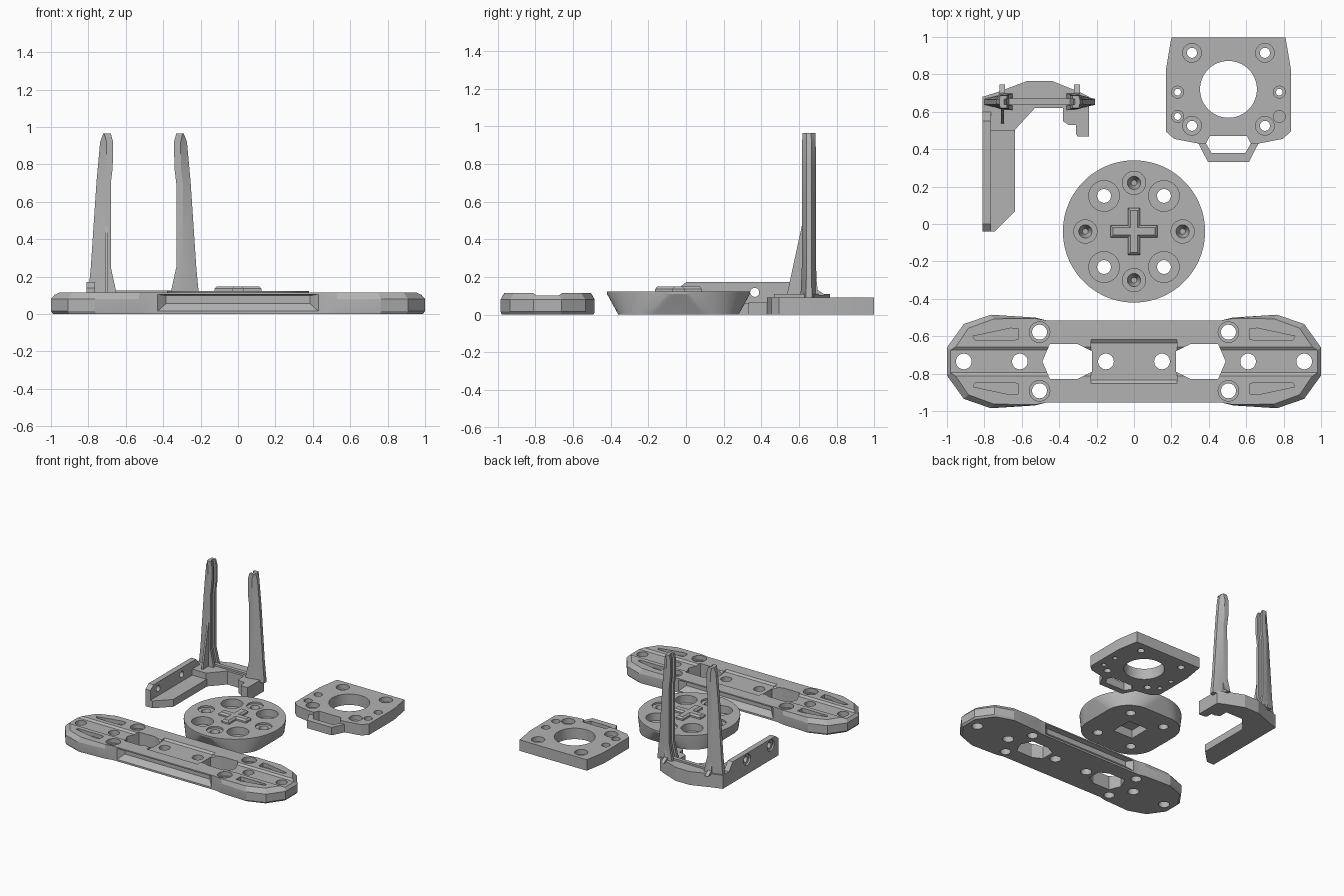
import bpy, bmesh
from math import sin, cos, pi, copysign

if "Cube" in bpy.data.objects:
    bpy.data.objects.remove(bpy.data.objects["Cube"])

GREY = (0.45, 0.45, 0.45, 1)
grey = bpy.data.materials.new("plain_grey")
grey.use_nodes = True
grey.diffuse_color = GREY
grey.node_tree.nodes["Principled BSDF"].inputs["Base Color"].default_value = GREY


def loft(name, rings):
    """Closed solid through rings of matching point count."""
    bm = bmesh.new()
    loops = [[bm.verts.new(p) for p in ring] for ring in rings]
    n = len(loops[0])
    for a, b in zip(loops, loops[1:]):
        for i in range(n):
            j = (i + 1) % n
            bm.faces.new((a[i], a[j], b[j], b[i]))
    bm.faces.new(loops[0])
    bm.faces.new(loops[-1])
    bmesh.ops.recalc_face_normals(bm, faces=bm.faces)
    mesh = bpy.data.meshes.new(name)
    bm.to_mesh(mesh)
    bm.free()
    obj = bpy.data.objects.new(name, mesh)
    bpy.context.collection.objects.link(obj)
    mesh.materials.append(grey)
    return obj


def at_z(points, z):
    return [(x, y, z) for x, y in points]


def prism(name, points, z0, z1):
    return loft(name, [at_z(points, z0), at_z(points, z1)])


def prism_x(name, points, x0, x1):
    return loft(name, [[(x, y, z) for y, z in points] for x in (x0, x1)])


def box(name, x0, x1, y0, y1, z0, z1):
    return prism(name, [(x0, y0), (x1, y0), (x1, y1), (x0, y1)], z0, z1)


def circle(x, y, r, n=32):
    return [(x + r * cos(2 * pi * i / n), y + r * sin(2 * pi * i / n)) for i in range(n)]


def drill(x, y, r, z0=-0.1, z1=0.3):
    return prism("cutter", circle(x, y, r), z0, z1)


def finish(obj, cutters=()):
    """Carve the cutters out, drop them and set the shading."""
    for c in cutters:
        c.hide_render = True
        mod = obj.modifiers.new("cut", "BOOLEAN")
        mod.operation, mod.solver, mod.object = "DIFFERENCE", "EXACT", c
    if cutters:
        dg = bpy.context.evaluated_depsgraph_get()
        mesh = bpy.data.meshes.new_from_object(obj.evaluated_get(dg))
        obj.modifiers.clear()
        obj.data = mesh
        for c in cutters:
            bpy.data.objects.remove(c)
    bpy.ops.object.select_all(action="DESELECT")
    obj.select_set(True)
    bpy.context.view_layer.objects.active = obj
    bpy.ops.object.shade_smooth_by_angle(angle=0.35)


# Long base plate: quarter outline mirrored twice, chamfered on top
CY = -0.735
quarter = [(1.0, 0.075), (0.91, 0.2), (0.765, 0.25), (0.53, 0.235), (0.47, 0.22)]
right_half = [(x, -y) for x, y in reversed(quarter)] + quarter
outline = right_half + [(-x, -y) for x, y in right_half]


def plate_ring(z, dx, dy):
    ring = []
    for x, y in outline:
        end = max(0, (abs(x) - 0.47) / 0.53)
        ring.append((x - copysign(dx * end, x), CY + y - copysign(dy * min(1, 2 * end), y), z))
    return ring


plate = loft("long_base_plate", [plate_ring(0, 0.012, 0.006), plate_ring(0.015, 0, 0),
                                 plate_ring(0.08, 0, 0), plate_ring(0.115, 0.03, 0.022)])
cuts = []
# Shallow channel along the top, wider in the middle
for half, floor, length in ((0.06, 0.102, 1.1), (0.1, 0.102, 0.23)):
    top = half + 0.02
    cuts.append(prism_x("cutter", [(CY - half, floor), (CY + half, floor),
                                   (CY + top, 0.116), (CY + top, 0.2),
                                   (CY - top, 0.2), (CY - top, 0.116)], -length, length))
window = [(0.49, 0), (0.45, 0.093), (0.3, 0.093), (0.225, 0.055),
          (0.225, -0.055), (0.3, -0.093), (0.45, -0.093)]
pocket = [(0.62, 0.118), (0.64, 0.115), (0.85, 0.115), (0.86, 0.135),
          (0.66, 0.178), (0.62, 0.175)]
for s in (-1, 1):
    cuts += [drill(s * x, CY, 0.042) for x in (0.91, 0.61, 0.15)]
    cuts.append(prism("cutter", [(s * x, CY + y) for x, y in window], -0.1, 0.3))
    for t in (-1, 1):
        cuts.append(prism("cutter", [(s * x, CY + t * y) for x, y in pocket], 0.085, 0.3))
        cuts.append(drill(s * 0.505, CY + t * 0.157, 0.04))
        cuts.append(drill(s * 0.505, CY + t * 0.157, 0.055, 0.08))
# Tapered recesses in both long sides
for t in (-1, 1):
    rings = []
    for y, w, z0, z1 in ((0.225, 0.435, 0.01, 0.106), (0.18, 0.385, 0.055, 0.098)):
        rings.append([(x, CY + t * y, z) for x, z in ((-w, z0), (w, z0), (w, z1), (-w, z1))])
    cuts.append(loft("cutter", rings))
finish(plate, cuts)

# Round hub: rounded square foot flaring into a disc
HY, N = -0.04, 96


def rounded_square(half, r):
    pts = []
    for i in range(N):
        a = 2 * pi * (i + 0.5) / N
        c, s = cos(a), sin(a)
        k = half - r
        pts.append((copysign(k, c) + r * c, HY + copysign(k, s) + r * s))
    return pts


def hub_circle(r):
    return [(r * cos(2 * pi * (i + 0.5) / N), HY + r * sin(2 * pi * (i + 0.5) / N))
            for i in range(N)]


hub = loft("round_hub", [at_z(rounded_square(0.32, 0.2), 0),
                         at_z(hub_circle(0.38), 0.11), at_z(hub_circle(0.38), 0.122)])
cuts = [box("cutter", -0.09, 0.09, HY - 0.09, HY + 0.09, -0.1, 0.07)]
for s in (-1, 1):
    for t in (-1, 1):
        cuts += [drill(s * 0.16, HY + t * 0.19, 0.037),
                 drill(s * 0.16, HY + t * 0.19, 0.082, 0.06)]
    for x, y in ((s * 0.26, HY), (0, HY + s * 0.26)):
        cuts += [drill(x, y, 0.062, 0.108),
                 loft("cutter", [at_z(circle(x, y, 0.015), 0.03),
                                 at_z(circle(x, y, 0.04), 0.125)])]
finish(hub, cuts)

# Raised cross on the hub
def cross(a, b):
    arm = [(a, -b), (a, b), (b, b)]
    pts = []
    for k in range(4):
        c, s = ((1, 0), (0, 1), (-1, 0), (0, -1))[k]
        pts += [(x * c - y * s, HY + x * s + y * c) for x, y in arm]
    return pts


finish(loft("hub_cross", [at_z(cross(0.125, 0.033), 0.115), at_z(cross(0.125, 0.033), 0.135),
                          at_z(cross(0.113, 0.02), 0.148)]))

# Square mounting plate with a front loop
MX, MY = 0.505, 0.72
half = [(0.1, 0.43), (0.16, 0.43), (0.29, 0.455), (0.335, 0.495), (0.335, 0.82), (0.305, 0.998)]
mount = prism("mounting_plate", [(MX + x, y) for x, y in half]
              + [(MX - x, y) for x, y in reversed(half)], 0, 0.09)
cuts = [prism("cutter", circle(MX, MY, 0.152, 64), -0.1, 0.3)]
for s in (-1, 1):
    for t in (-1, 1):
        x, y = MX + s * 0.195, MY + t * 0.195
        cuts += [drill(x, y, 0.027), drill(x, y, 0.05, 0.05)]
        x, y = MX + s * 0.272, 0.64 + t * 0.065
        cuts += [drill(x, y, 0.018), drill(x, y, 0.032, 0.05)]
finish(mount, cuts)
tab = prism("mount_loop", [(MX + x, y) for x, y in ((-0.17, 0.45), (-0.16, 0.43), (-0.11, 0.332),
                                                    (0.11, 0.332), (0.16, 0.43), (0.17, 0.45))], 0, 0.065)
slot = [(MX + x, y) for x, y in ((-0.09, 0.38), (0.09, 0.38), (0.12, 0.43), (0.1, 0.47),
                                 (-0.1, 0.47), (-0.12, 0.43))]
finish(tab, [prism("cutter", slot, -0.1, 0.3)])
finish(mount, [prism("cutter", slot, -0.1, 0.3)])

# Bracket: rear bar with hook, side flange and drilled side wall
finish(prism("bracket_rear_bar", [
    (-0.81, 0.5), (-0.64, 0.5), (-0.53, 0.62), (-0.38, 0.62), (-0.38, 0.55), (-0.35, 0.53),
    (-0.31, 0.53), (-0.31, 0.48), (-0.3, 0.467), (-0.24, 0.467), (-0.24, 0.68),
    (-0.29, 0.705), (-0.44, 0.765), (-0.57, 0.765), (-0.73, 0.705), (-0.81, 0.68)], 0, 0.11))
finish(prism("bracket_flange", [(-0.81, -0.04), (-0.745, -0.04), (-0.635, 0.07),
                                (-0.635, 0.51), (-0.81, 0.51)], 0, 0.06))
wall = prism_x("bracket_side_wall", [(-0.04, 0), (0.6, 0), (0.6, 0.11), (0.55, 0.172),
                                     (0, 0.172), (-0.04, 0.14)], -0.81, -0.765)
cuts = []
for y in (0.06, 0.365):
    for r, x1 in ((0.024, -0.6), (0.045, -0.795)):
        cuts.append(prism_x("cutter", circle(y, 0.118, r), -0.9, x1))
finish(wall, cuts)
finish(box("bar_rib", -0.69, -0.32, 0.64, 0.67, 0.1, 0.125))

# Two tapering posts, grooved on the inner face and narrow on the outer edge
PY = 0.653
levels = [(0.09, -0.802, -0.645, 0.045), (0.25, -0.787, -0.68, 0.038), (0.7, -0.757, -0.68, 0.037),
          (0.78, -0.75, -0.67, 0.037), (0.92, -0.737, -0.668, 0.036), (0.965, -0.72, -0.68, 0.034)]
for side in ("right", "left"):
    def mx(x, flip=(side == "left")):
        return -1.01 - x if flip else x
    rings = []
    for z, xo, xi, h in levels:
        xm = xi - 0.035
        section = [(xo, 0.35 * h), (xm, h), (xi, h), (xi, 0.45 * h), (xi - 0.015, 0.4 * h)]
        section += [(x, -y) for x, y in reversed(section)]
        rings.append([(mx(x), PY + y, z) for x, y in section])
    finish(loft(side + "_post", rings))
    finish(prism_x(side + "_post_rear_rib", [(0.68, 0.1), (0.745, 0.1), (0.7, 0.13), (0.68, 0.27)],
                   mx(-0.72), mx(-0.69)))
finish(prism_x("right_post_front_rib", [(0.535, 0.1), (0.63, 0.1), (0.63, 0.47), (0.615, 0.47)],
               -0.71, -0.695))
